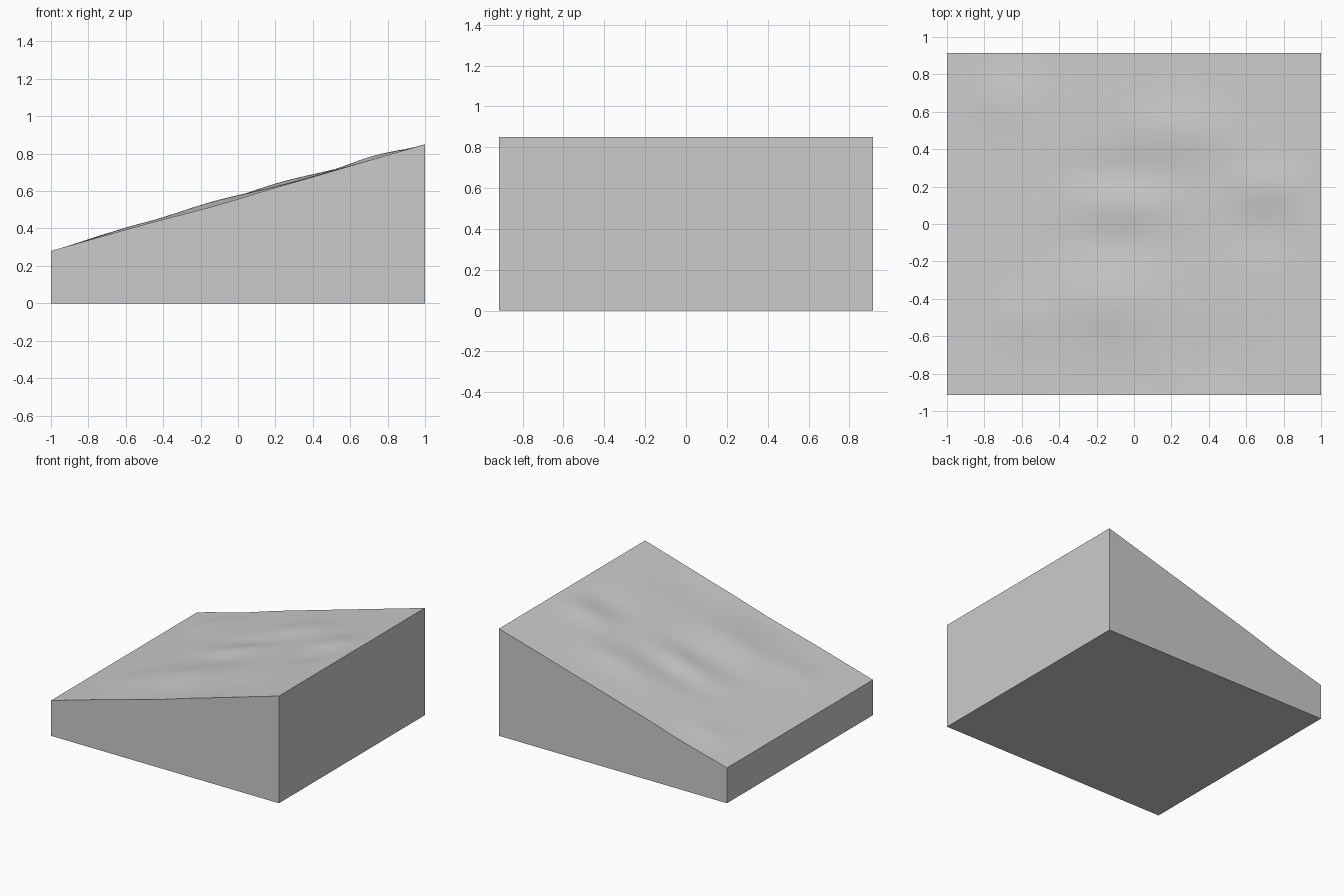
import bpy, bmesh, math

if "Cube" in bpy.data.objects:
    bpy.data.objects.remove(bpy.data.objects["Cube"])

HALF_X, HALF_Y = 1.0, 0.915
LOW, HIGH = 0.28, 0.85
N = 40

# Gentle mounds and hollows: x, y, radius x, radius y, height
MOUNDS = [
    (0.22, 0.5, 0.26, 0.14, 0.018), (-0.15, -0.42, 0.28, 0.16, 0.018),
    (0.72, 0.2, 0.17, 0.12, 0.018), (-0.05, 0.1, 0.22, 0.1, 0.012),
    (-0.6, -0.5, 0.16, 0.14, 0.01), (-0.7, 0.65, 0.15, 0.14, 0.009),
    (-0.1, 0.28, 0.3, 0.1, -0.01), (-0.1, -0.1, 0.3, 0.12, -0.01),
    (0.7, -0.05, 0.18, 0.13, -0.01), (0.45, -0.7, 0.25, 0.2, -0.009),
    (-0.1, -0.85, 0.28, 0.18, -0.01), (-0.6, 0.9, 0.2, 0.15, -0.008),
]


def surface(x, y):
    """Even slope with soft relief that fades out at the low and high ends."""
    relief = sum(h * math.exp(-((x - cx) / rx) ** 2 - ((y - cy) / ry) ** 2)
                 for cx, cy, rx, ry, h in MOUNDS)
    fade = min(1.0, (1 - abs(x)) / 0.15)
    return LOW + (HIGH - LOW) * (x + 1) / 2 + relief * fade


# Sloped ground surface
bm = bmesh.new()
bmesh.ops.create_grid(bm, x_segments=N, y_segments=N, size=1)
for v in bm.verts:
    v.co.y *= HALF_Y
    v.co.z = surface(v.co.x, v.co.y)

# Walls down to a flat base
rim = [e for e in bm.edges if e.is_boundary]
walls = bmesh.ops.extrude_edge_only(bm, edges=rim)["geom"]
for v in walls:
    if isinstance(v, bmesh.types.BMVert):
        v.co.z = 0
bmesh.ops.contextual_create(bm, geom=[e for e in bm.edges if e.is_boundary])
bmesh.ops.recalc_face_normals(bm, faces=bm.faces)

mesh = bpy.data.meshes.new("sloped_ground_block")
bm.to_mesh(mesh)
bm.free()
block = bpy.data.objects.new("sloped_ground_block", mesh)
bpy.context.collection.objects.link(block)

# Plain grey
grey = bpy.data.materials.new("plain_grey")
grey.use_nodes = True
colour = (0.6, 0.6, 0.6, 1)
grey.diffuse_color = colour
grey.node_tree.nodes["Principled BSDF"].inputs["Base Color"].default_value = colour
mesh.materials.append(grey)

# Smooth ground with crisp outer corners
bpy.ops.object.select_all(action="DESELECT")
block.select_set(True)
bpy.context.view_layer.objects.active = block
bpy.ops.object.shade_smooth_by_angle(angle=math.radians(30))
